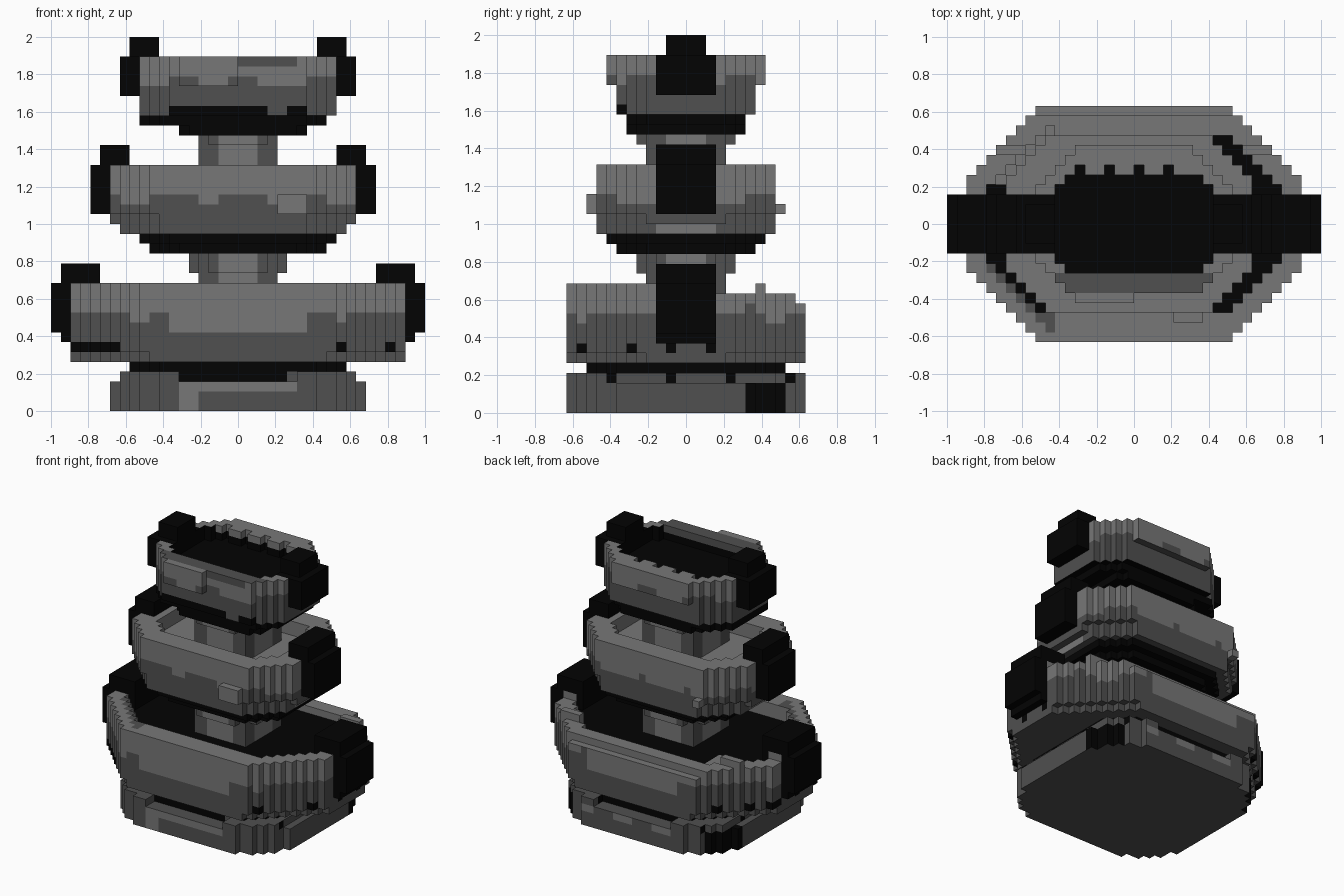
import bpy, bmesh, math

cube = bpy.data.objects.get("Cube")
if cube:
    bpy.data.objects.remove(cube, do_unlink=True)

U = 1 / 19  # edge length of one block


def material(name, v):
    m = bpy.data.materials.new(name)
    m.use_nodes = True
    col = (v, v, v, 1)
    m.diffuse_color = col
    bsdf = m.node_tree.nodes["Principled BSDF"]
    bsdf.inputs["Base Color"].default_value = col
    bsdf.inputs["Roughness"].default_value = 0.9
    return m


MATS = [material("light_stone", 0.185), material("dark_stone", 0.08),
        material("black_stone", 0.001)]
LIGHT, DARK, BLACK = 0, 1, 2

# Six block sides: direction and the corners of the face, outward winding
SIDES = [((1, 0, 0), [(1, 0, 0), (1, 1, 0), (1, 1, 1), (1, 0, 1)]),
         ((-1, 0, 0), [(0, 0, 0), (0, 0, 1), (0, 1, 1), (0, 1, 0)]),
         ((0, 1, 0), [(0, 1, 0), (0, 1, 1), (1, 1, 1), (1, 1, 0)]),
         ((0, -1, 0), [(0, 0, 0), (1, 0, 0), (1, 0, 1), (0, 0, 1)]),
         ((0, 0, 1), [(0, 0, 1), (1, 0, 1), (1, 1, 1), (0, 1, 1)]),
         ((0, 0, -1), [(0, 0, 0), (0, 1, 0), (1, 1, 0), (1, 0, 0)])]


def blocks(name, z0, z1, inside, colour):
    """Mesh the outer skin of all blocks whose centre passes inside()."""
    cells = {(i, j, k) for k in range(z0, z1) for i in range(-19, 19)
             for j in range(-14, 14) if inside(i + .5, j + .5, k)}
    bm = bmesh.new()
    verts = {}
    for i, j, k in sorted(cells):
        for n, corners in SIDES:
            if (i + n[0], j + n[1], k + n[2]) in cells:
                continue
            ring = []
            for c in corners:
                p = (i + c[0], j + c[1], k + c[2])
                if p not in verts:
                    verts[p] = bm.verts.new([a * U for a in p])
                ring.append(verts[p])
            f = bm.faces.new(ring)
            f.material_index = colour(i + .5, j + .5, k, n)
    mesh = bpy.data.meshes.new(name)
    bm.to_mesh(mesh)
    bm.free()
    for m in MATS:
        mesh.materials.append(m)
    ob = bpy.data.objects.new(name, mesh)
    bpy.context.collection.objects.link(ob)


def octagon(x, y, hx, hy, cut, cx=0):
    x = abs(x - cx)
    return x < hx and abs(y) < hy and x + abs(y) < cut


def slab(name, z0, z1, hx, hy, cut, cx=0):
    blocks(name, z0, z1,
           lambda x, y, z: octagon(x, y, hx, hy, cut, cx), lambda *a: BLACK)


def box(name, x0, x1, y0, y1, z0, z1, col):
    blocks(name, z0, z1,
           lambda x, y, z: x0 < x < x1 and y0 < y < y1,
           lambda *a: col)


def wave(x, y):
    return 0.4 * math.sin(x * 0.9 + 1) + 0.3 * math.sin(y * 1.3)


# Foot of the fountain with rounded corners
def foot_outline(x, y, hx):
    a, b = abs(x), abs(y)
    return octagon(x, y, hx, 12, 21) and a + 2 * b < 30.6 and 3 * a + 2 * b < 52


# Light frame around a dark front panel, black back corners
def foot_colour(x, y, z, n):
    if n[2] < 0:
        return DARK
    if abs(x) > 8 and 6 < y < 10:
        return BLACK
    if y < -11 and n[1] < 0 and (-6 < x < -4 or abs(x) < 6 and z == 2):
        return LIGHT
    if y > 11 and n[1] > 0 and z == 2 and math.sin(x * 1.1) > 0.2:
        return LIGHT
    return DARK


def foot_step_colour(x, y, z, n):
    if abs(x) < 8 and abs(y) < 10 and (y > 0 or x < 5):
        return BLACK
    return BLACK if n[0] and int(y + 14) % 6 == 0 else DARK


blocks("foot", 0, 3, lambda x, y, z: foot_outline(x, y, 13), foot_colour)
blocks("foot_step", 3, 4,
       lambda x, y, z: foot_outline(x, y, 12) and (abs(y) < 10 or abs(x) > 6),
       foot_step_colour)
slab("foot_neck", 4, 5, 11, 10, 18)


# Lower bowl: the back rim steps down outwards
def lower_inside(x, y, z):
    if octagon(x, y, 15, 9, 18.5):
        return z < 11
    if z >= 11 and y > 11 or z >= 12 and y > 3 and not 7 < y < 8:
        return False
    return octagon(x, y, 17, 12, {5: 20.5, 6: 21.5}.get(z, 22))


def lower_colour(x, y, z, n):
    if octagon(x, y, 15, 9, 18.5) and n[2] >= 0:
        return LIGHT if x < -8 and y > 4 else BLACK
    if n[2] > 0:
        return DARK if x < -8 and y < -4 and abs(x) + abs(y) < 20 else LIGHT
    if z == 6 and abs(x) > 10 and math.sin(y * 1.4 + x) > 0.6:
        return BLACK
    level = 8 if abs(x) < 7 else 9.4 + wave(x, y)
    return LIGHT if z >= level and n[2] == 0 else DARK


blocks("lower_bowl", 5, 13, lower_inside, lower_colour)


# Columns: light in the middle, darker towards the corners
def column_colour(x, y, z, n):
    return DARK if abs(x) > 2 and abs(y) > 2 else LIGHT


def column(name, z0, z_wide, z1, hx_wide):
    blocks(name, z0, z1,
           lambda x, y, z: octagon(x, y, hx_wide if z >= z_wide else 4,
                                   5 if z >= z_wide else 4, 7.5),
           column_colour)


column("lower_column", 11, 14, 16, 5)
column("upper_column", 22, 27, 28, 4)

# Middle bowl with its stepped underside
slab("middle_bowl_base", 16, 17, 9, 7, 13)
slab("middle_bowl_step", 17, 18, 10, 8, 15)


def middle_inside(x, y, z):
    if octagon(x, y, 10, 6, 13, -.5):
        return z < 23
    return octagon(x, y, 12.5 if z > 18 else 11.5, 9, 17 if z > 19 else 16, -.5)


def middle_colour(x, y, z, n):
    if n[2] > 0 or octagon(x, y, 11.5, 7, 14.5, -.5) and n[2] == 0:
        return LIGHT
    return LIGHT if z >= 21 + wave(x, y) and n[2] == 0 else DARK


blocks("middle_bowl", 18, 25, middle_inside, middle_colour)
box("front_patch", 4, 7, -10, -9, 20, 22, LIGHT)
box("back_patch", -9, -8, 9, 10, 20, 21, LIGHT)

# Upper bowl with its stepped underside
slab("upper_bowl_base", 28, 29, 6.5, 6, 11.5, .5)
slab("upper_bowl_step", 29, 30, 9.5, 6, 13, -.5)


# Basin with a toothed back edge
def basin(x, y):
    if 5 < y < 6:
        return abs(x) < 6 and math.sin(x * 2.1) > 0.3
    return octagon(x, y, 8, 5, 11.5)


def upper_inside(x, y, z):
    if z >= 34 and basin(x, y):
        return False
    # the front lip overhangs on one half only
    front = 8 if x < 0 and z >= 33 else 7
    return octagon(x, y, 10, 8 if z >= 33 else 7, 14) and y > -front


def upper_colour(x, y, z, n):
    if n[2] > 0:
        if basin(x, y) or abs(y) < 3:
            return BLACK
        return DARK if -7 < y < -5 and abs(x) < 8 else LIGHT
    # inner walls of the basin
    if z >= 34 and basin(x + n[0], y + n[1]):
        return BLACK if abs(y) < 5 or z == 34 else LIGHT if y > 0 else DARK
    if z == 30 and (n[2] < 0 or y < 0 and abs(x) < 7 and not 3 < x < 5):
        return BLACK
    if z == 35 and n[1] < 0 and y < -6 and 0 < x < 6:
        return DARK
    return LIGHT if z >= 33 + wave(x, y) and n[2] == 0 else DARK


blocks("upper_bowl", 30, 36, upper_inside, upper_colour)


# Black handles on both ends of each bowl:
# (name, centre x, inner x, outer x, bottom, rim, top, half depth of cap)
HANDLES = [("lower", 0, 14, 19, 8, 13, 15, 3),
           ("middle", -.5, 11.5, 14.5, 20, 25, 27, 3),
           ("upper", 0, 8, 12, 32, 36, 38, 2)]
for name, cx, inner, outer, z0, rim, top, cap in HANDLES:
    for side, s in (("left", 1), ("right", -1)):
        def handle(x, y, z):
            d = (x - cx) * s
            if z >= rim:
                return inner - (cx != 0) < d < outer - 1 and abs(y) < cap
            return inner < d < outer and abs(y) < 3
        blocks(f"{name}_handle_{side}", z0, top, handle, lambda *a: BLACK)

# Narrow lugs under the lower handles
for side, x0 in (("left", 17), ("right", -18)):
    box(f"lower_lug_{side}", x0, x0 + 1, -3, 3, 7, 8, BLACK)
